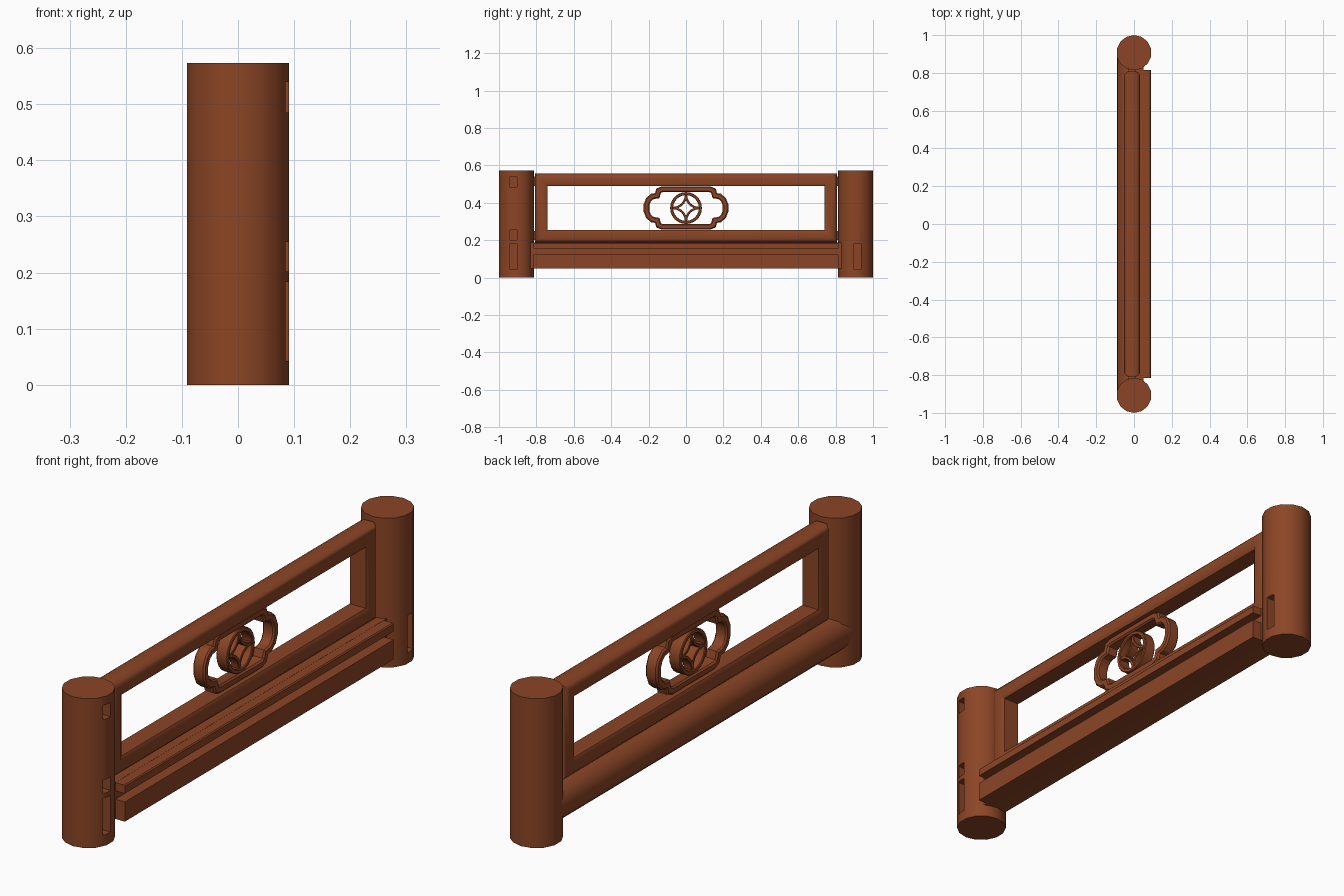
import bpy, bmesh, math
from mathutils import Vector

if "Cube" in bpy.data.objects:
    bpy.data.objects.remove(bpy.data.objects["Cube"])

wood = bpy.data.materials.new("red_brown_wood")
wood.diffuse_color = (0.26, 0.06, 0.019, 1)
wood.use_nodes = True
wood.node_tree.nodes["Principled BSDF"].inputs["Base Color"].default_value = wood.diffuse_color


def finish(bm, name, angle=None):
    bmesh.ops.recalc_face_normals(bm, faces=bm.faces)
    me = bpy.data.meshes.new(name)
    bm.to_mesh(me)
    bm.free()
    me.materials.append(wood)
    ob = bpy.data.objects.new(name, me)
    bpy.context.collection.objects.link(ob)
    if angle:
        bpy.ops.object.select_all(action='DESELECT')
        ob.select_set(True)
        bpy.context.view_layer.objects.active = ob
        bpy.ops.object.shade_smooth_by_angle(angle=math.radians(angle))
    return ob


def add_box(bm, x, y, z):
    """Box from three (low, high) ranges."""
    v = [bm.verts.new((a, b, c)) for a in x for b in y for c in z]
    for f in ((0, 1, 3, 2), (4, 6, 7, 5), (0, 4, 5, 1), (2, 3, 7, 6), (0, 2, 6, 4), (1, 5, 7, 3)):
        bm.faces.new([v[i] for i in f])


def extrude_y(name, profile, half, angle=None):
    """Extrude an (x, z) profile along y."""
    bm = bmesh.new()
    a = [bm.verts.new((x, -half, z)) for x, z in profile]
    b = [bm.verts.new((x, half, z)) for x, z in profile]
    n = len(a)
    for i in range(n):
        j = (i + 1) % n
        bm.faces.new((a[i], a[j], b[j], b[i]))
    bm.faces.new(a)
    bm.faces.new(b)
    return finish(bm, name, angle)


def sweep(bm, path, profile, centre, closed=True):
    """Sweep an (inward offset, x) profile along a (y, z) path with mitred corners."""
    pts = [Vector(p) for p in path]
    n, k, rings = len(pts), len(profile), []
    for i, p in enumerate(pts):
        d1 = p - pts[i - 1] if closed or i else pts[1] - p
        d2 = pts[(i + 1) % n] - p if closed or i < n - 1 else d1
        n1 = Vector((-d1.y, d1.x)).normalized()
        n2 = Vector((-d2.y, d2.x)).normalized()
        m = (n1 + n2) / (1 + n1.dot(n2))
        rings.append([bm.verts.new((centre[0] + x, centre[1] + p.x + m.x * w,
                                    centre[2] + p.y + m.y * w)) for w, x in profile])
    for i in range(n if closed else n - 1):
        a, b = rings[i], rings[(i + 1) % n]
        for j in range(k):
            q = (j + 1) % k
            bm.faces.new((a[j], a[q], b[q], b[j]))
    if not closed:
        bm.faces.new(rings[0])
        bm.faces.new(rings[-1])


def bar(w, d, c):
    """Chamfered rectangular section: half width, half depth, chamfer."""
    return [(-w, -d + c), (-w + c, -d), (w - c, -d), (w, -d + c),
            (w, d - c), (w - c, d), (-w + c, d), (-w, d - c)]


# Round end posts with mortise slots on the +x side
low_slot = (0.042, 0.183)
for side, slot_y, slots in ((-1, -0.922, (low_slot, (0.202, 0.254), (0.485, 0.54))),
                            (1, 0.917, (low_slot,))):
    bm = bmesh.new()
    bmesh.ops.create_cone(bm, cap_ends=True, segments=14, radius1=0.093, radius2=0.093, depth=0.573)
    bmesh.ops.translate(bm, verts=bm.verts, vec=(0, side * 0.907, 0.2865))
    post = finish(bm, "front_post" if side < 0 else "back_post")
    bm = bmesh.new()
    for z in slots:
        add_box(bm, (0.045, 0.15), (slot_y - 0.018, slot_y + 0.018), z)
    cutter = finish(bm, "slot_cutter")
    mod = post.modifiers.new("slots", 'BOOLEAN')
    mod.operation = 'DIFFERENCE'
    mod.solver = 'EXACT'
    mod.object = cutter
    bpy.ops.object.select_all(action='DESELECT')
    post.select_set(True)
    bpy.context.view_layer.objects.active = post
    bpy.ops.object.modifier_apply(modifier=mod.name)
    bpy.data.objects.remove(cutter)
    bpy.ops.object.shade_smooth_by_angle(angle=math.radians(30))

# Bottom beam: rounded back, flat front with a groove between two ledges
arc = [(-0.02 - 0.07 * math.sin(t), 0.1175 + 0.07 * math.cos(t))
       for t in (math.pi * i / 10 for i in range(11))]
extrude_y("bottom_beam", [(0.05, 0.1875)] + arc + [(0.05, 0.0475)], 0.89, 30)
extrude_y("beam_lower_ledge", [(0.04, 0.0475), (0.09, 0.0475), (0.09, 0.123), (0.04, 0.123)], 0.815)
extrude_y("beam_upper_ledge", [(0.03, 0.155), (0.09, 0.155), (0.09, 0.183), (0.086, 0.187),
                               (0.03, 0.187)], 0.815)

# Mitred frame with a rounded outer side
half = [(0, 0.02), (0.006, 0.032), (0.016, 0.04), (0.028, 0.0425), (0.052, 0.0425), (0.067, 0.034)]
section = half + [(w, -x) for w, x in reversed(half)]
bm = bmesh.new()
sweep(bm, [(-0.808, 0.187), (0.808, 0.187), (0.808, 0.556), (-0.808, 0.556)], section, (-0.01, 0, 0))
finish(bm, "railing_frame", 32)

# Small tenons joining the frame to the posts
bm = bmesh.new()
for s in (-1, 1):
    for z in ((0.2, 0.25), (0.49, 0.54)):
        add_box(bm, (-0.028, 0.008), sorted((s * 0.79, s * 0.85)), z)
finish(bm, "frame_tenons")

# Lobed cartouche in the middle of the frame
mid = (-0.01, 0, 0.372)
q = [(0.211, 0.018), (0.2, 0.045), (0.18, 0.062), (0.154, 0.066), (0.146, 0.093), (0.125, 0.101)]
top = q + [(-y, z) for y, z in reversed(q)]
lobes = top + [(-y, -z) for y, z in top]
bm = bmesh.new()
sweep(bm, lobes, bar(0.015, 0.025, 0.006), mid)
finish(bm, "cartouche", 30)

# Round ring with four inward-curving bars
bm = bmesh.new()
ring = [(0.077 * math.cos(t), 0.077 * math.sin(t)) for t in (math.tau * i / 24 for i in range(24))]
sweep(bm, ring, bar(0.008, 0.024, 0.003), mid)
finish(bm, "centre_ring", 30)
bm = bmesh.new()
for s in (-1, 1):
    for u in (-1, 1):
        curve = [(s * 0.071 * (1 - math.cos(t)), u * 0.071 * (1 - math.sin(t)))
                 for t in (math.pi / 2 * i / 8 for i in range(9))]
        sweep(bm, curve, bar(0.006, 0.018, 0.002), mid, closed=False)
finish(bm, "ring_bars", 30)
